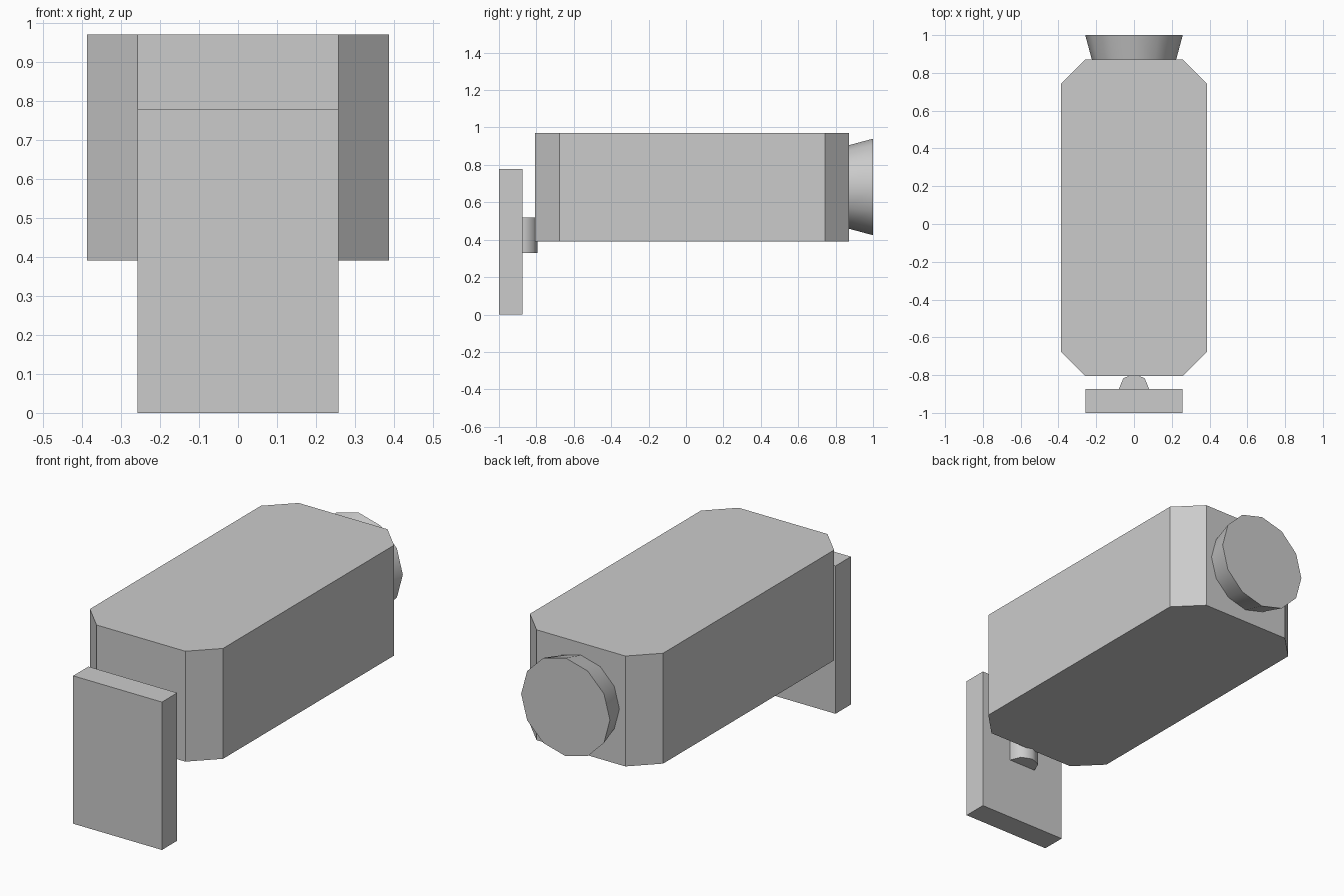
import bpy, bmesh, math
from mathutils import Matrix

cube = bpy.data.objects.get("Cube")
if cube:
    bpy.data.objects.remove(cube, do_unlink=True)

# Single flat grey
GREY = (0.6, 0.6, 0.6, 1)
grey = bpy.data.materials.new("light_grey")
grey.use_nodes = True
grey.diffuse_color = GREY
grey.node_tree.nodes["Principled BSDF"].inputs["Base Color"].default_value = GREY


def finish(name, bm, smooth=False):
    bmesh.ops.recalc_face_normals(bm, faces=bm.faces)
    mesh = bpy.data.meshes.new(name)
    bm.to_mesh(mesh)
    bm.free()
    mesh.materials.append(grey)
    obj = bpy.data.objects.new(name, mesh)
    bpy.context.collection.objects.link(obj)
    if smooth:
        bpy.ops.object.select_all(action='DESELECT')
        obj.select_set(True)
        bpy.context.view_layer.objects.active = obj
        bpy.ops.object.shade_smooth_by_angle(angle=math.radians(50))
    return obj


def box(name, half_x, y0, y1, z0, z1, chamfer=0):
    """Box centred on x, with optional cuts along its upright edges."""
    bm = bmesh.new()
    bmesh.ops.create_cube(bm, size=1)
    for v in bm.verts:
        v.co.x *= 2 * half_x
        v.co.y = y1 if v.co.y > 0 else y0
        v.co.z = z1 if v.co.z > 0 else z0
    if chamfer:
        upright = [e for e in bm.edges
                   if abs(e.verts[0].co.z - e.verts[1].co.z) > 0.01]
        bmesh.ops.bevel(bm, geom=upright, offset=chamfer, segments=1,
                        affect='EDGES')
    return finish(name, bm)


def cone(name, sides, r1, r2, depth, matrix):
    bm = bmesh.new()
    bmesh.ops.create_cone(bm, cap_ends=True, segments=sides, radius1=r1,
                          radius2=r2, depth=depth, matrix=matrix)
    return finish(name, bm, smooth=True)


# Housing with cut corners
box("housing", 0.387, -0.806, 0.872, 0.39, 0.97, chamfer=0.129)

# Upright mounting plate
box("mounting_plate", 0.258, -1, -0.873, 0, 0.777)

# Octagonal pivot between plate and housing
cone("pivot", 8, 0.08, 0.08, 0.19, Matrix.Translation((0, -0.873, 0.425)))

# Flared lens hood, widening towards the back
cone("lens_hood", 12, 0.223, 0.258, 0.13,
     Matrix.Translation((0, 0.935, 0.682)) @ Matrix.Rotation(-math.pi / 2, 4, 'X'))
